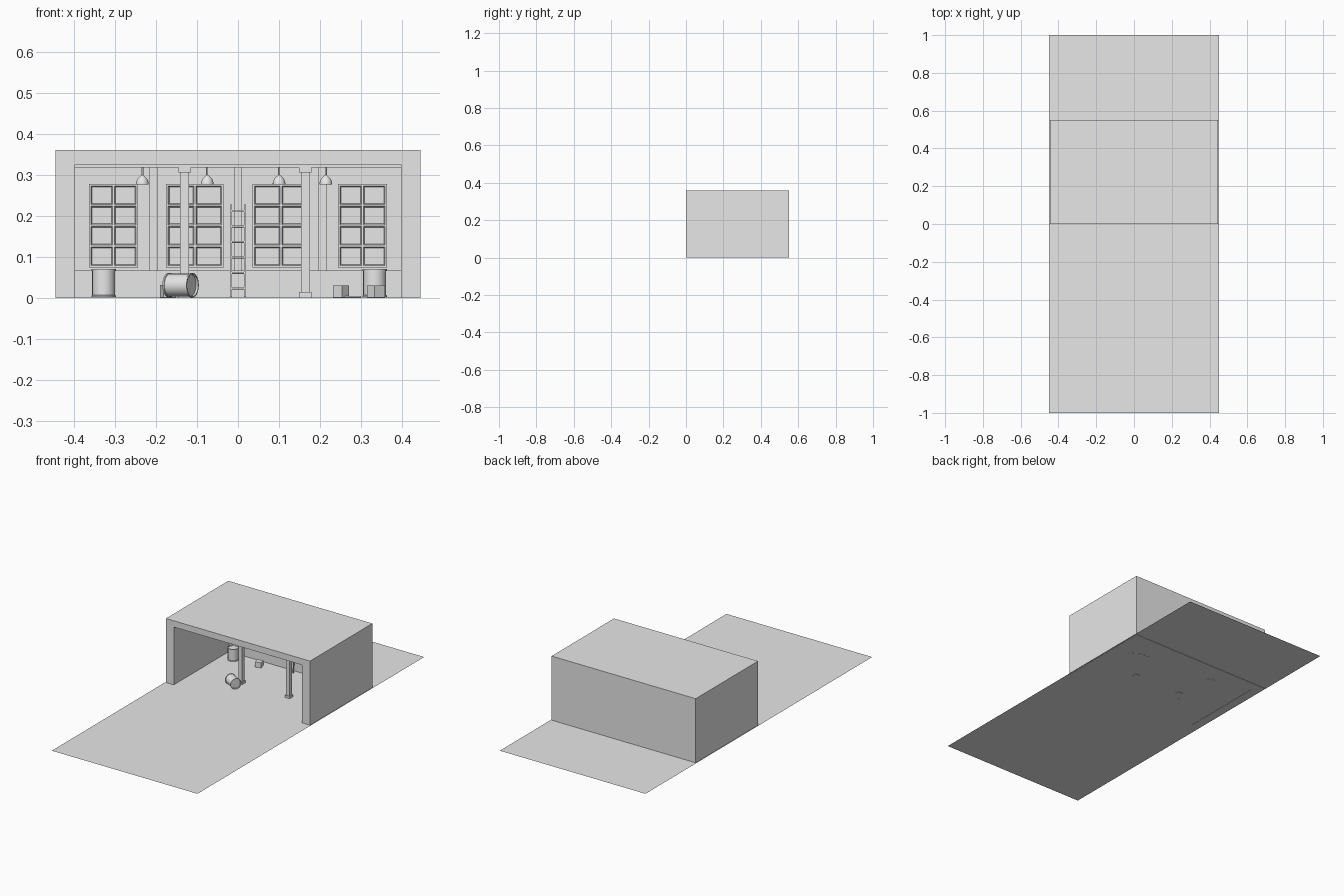
import bpy, bmesh, math
from mathutils import Matrix, Vector

if "Cube" in bpy.data.objects:
    bpy.data.objects.remove(bpy.data.objects["Cube"], do_unlink=True)

GREY = (0.8, 0.8, 0.8, 1)
grey = bpy.data.materials.new("plain_grey")
grey.use_nodes = True
grey.diffuse_color = GREY
grey.node_tree.nodes["Principled BSDF"].inputs["Base Color"].default_value = GREY


def finish(name, bm, smooth=False):
    mesh = bpy.data.meshes.new(name)
    bm.to_mesh(mesh)
    bm.free()
    mesh.materials.append(grey)
    ob = bpy.data.objects.new(name, mesh)
    bpy.context.collection.objects.link(ob)
    if smooth:
        bpy.ops.object.select_all(action='DESELECT')
        ob.select_set(True)
        bpy.context.view_layer.objects.active = ob
        bpy.ops.object.shade_smooth_by_angle(angle=math.radians(35))
    return ob


def add_box(bm, x0, x1, y0, y1, z0, z1):
    m = Matrix.Translation(((x0 + x1) / 2, (y0 + y1) / 2, (z0 + z1) / 2))
    bmesh.ops.create_cube(bm, size=1, matrix=m @ Matrix.Diagonal((x1 - x0, y1 - y0, z1 - z0, 1)))


def box(name, *bounds):
    bm = bmesh.new()
    add_box(bm, *bounds)
    return finish(name, bm)


def lathe(name, profile, loc, sides=24):
    bm = bmesh.new()
    verts = [bm.verts.new((r, 0, z)) for r, z in profile]
    edges = [bm.edges.new(p) for p in zip(verts, verts[1:])]
    bmesh.ops.spin(bm, geom=verts + edges, cent=(0, 0, 0), axis=(0, 0, 1),
                   angle=math.tau, steps=sides, use_merge=True)
    bmesh.ops.remove_doubles(bm, verts=bm.verts, dist=1e-5)
    bmesh.ops.recalc_face_normals(bm, faces=bm.faces)
    ob = finish(name, bm, True)
    ob.location = loc
    return ob


# Ground sheet
bm = bmesh.new()
bmesh.ops.create_grid(bm, x_segments=1, y_segments=1, size=1,
                      matrix=Matrix.Translation((0, 0, 0.002)) @ Matrix.Diagonal((0.45, 1, 1, 1)))
finish("ground", bm)

# Open-fronted shell: the plan of the walls extruded up, with a roof slab
W, IN, BACK, TOP, CEIL = 0.445, 0.397, 0.55, 0.36, 0.325
bm = bmesh.new()
plan = [(-W, 0), (-IN, 0), (-IN, 0.505), (IN, 0.505), (IN, 0), (W, 0), (W, BACK), (-W, BACK)]
base = bm.faces.new([bm.verts.new((x, y, 0)) for x, y in plan])
ext = bmesh.ops.extrude_face_region(bm, geom=[base])
bmesh.ops.translate(bm, vec=(0, 0, CEIL),
                    verts=[v for v in ext["geom"] if isinstance(v, bmesh.types.BMVert)])
bmesh.ops.recalc_face_normals(bm, faces=bm.faces)
finish("walls", bm)
box("roof", -W, W, 0, BACK, CEIL, TOP)

# Back wall trim
box("low_wall", -IN, IN, 0.487, 0.506, 0, 0.067)
box("cornice", -IN, IN, 0.492, 0.506, 0.318, CEIL)
for i, x in enumerate((-0.206, 0, 0.206)):
    box(f"pilaster_{i}", x - 0.01, x + 0.01, 0.495, 0.506, 0.066, 0.319)


# Paned windows: a grid of inset panes with a raised border
def window(name, x, width, z0=0.077, z1=0.275):
    h = z1 - z0
    bm = bmesh.new()
    place = Matrix.Translation((x, 0.497, (z0 + z1) / 2)) @ Matrix.Rotation(math.pi / 2, 4, 'X')
    bmesh.ops.create_grid(bm, x_segments=2, y_segments=4, size=0.5,
                          matrix=place @ Matrix.Diagonal((width, h, 1, 1)))
    bmesh.ops.recalc_face_normals(bm, faces=bm.faces)
    if bm.faces[:][0].normal.y > 0:
        bmesh.ops.reverse_faces(bm, faces=bm.faces)
    faces = bm.faces[:]
    bmesh.ops.inset_individual(bm, faces=faces, thickness=0.003, depth=0)
    bmesh.ops.inset_individual(bm, faces=faces, thickness=0.004, depth=-0.006)
    a, b, t = x - width / 2, x + width / 2, 0.003
    for bounds in ((a - t, a, z0 - t, z1 + t), (b, b + t, z0 - t, z1 + t),
                   (a, b, z0 - t, z0), (a, b, z1, z1 + t)):
        add_box(bm, bounds[0], bounds[1], 0.494, 0.506, bounds[2], bounds[3])
    finish(name, bm)


for i, (x, w) in enumerate(((-0.303, 0.114), (-0.105, 0.134), (0.105, 0.134), (0.303, 0.114))):
    window(f"window_{i}", x, w)

# Columns with bases and capitals, under a ceiling beam
for name, x in (("right_column", -0.13), ("left_column", 0.164)):
    bm = bmesh.new()
    for r, z0, z1 in ((0.015, 0, 0.015), (0.011, 0.014, 0.307), (0.015, 0.306, 0.319)):
        add_box(bm, x - r, x + r, 0.215 - r, 0.215 + r, z0, z1)
    finish(name, bm)
box("ceiling_beam", -IN, IN, 0.2, 0.23, 0.318, CEIL)

# Hanging lamps: stem and open dome shade
LAMP = [(0, 0), (0.006, 0), (0.006, -0.004), (0.0025, -0.005), (0.0025, -0.026), (0.006, -0.029),
        (0.012, -0.035), (0.0155, -0.045), (0.0155, -0.049), (0.013, -0.045), (0.009, -0.037), (0, -0.033)]
for i, x in enumerate((-0.233, -0.075, 0.1, 0.214)):
    lathe(f"lamp_{i}", LAMP, (x, 0.3, CEIL), 16)

# Barrels with rolled rims and sunken lids
BARREL = [(0, 0.003), (0.026, 0.003), (0.027, 0), (0.03, 0), (0.03, 0.004), (0.028, 0.005),
          (0.028, 0.063), (0.03, 0.064), (0.03, 0.068), (0.027, 0.068), (0.026, 0.063), (0, 0.063)]
lathe("left_barrel", BARREL, (0.333, 0.455, 0.002))
lathe("right_barrel", BARREL, (-0.327, 0.425, 0.002))
axis = Vector((0.86, -0.5, 0))
fallen = lathe("fallen_barrel", BARREL, Vector((-0.14, 0.157, 0.031)) - axis * 0.034)
fallen.rotation_euler = axis.to_track_quat('Z', 'Y').to_euler()


# Turned crates and a loose board
def crate(name, x, y, size, h, turn):
    ob = box(name, -size / 2, size / 2, -size / 2, size / 2, 0, h)
    ob.location = (x, y, 0.001)
    ob.rotation_euler.z = math.radians(turn)


crate("crate_a", -0.17, 0.43, 0.032, 0.03, 15)
crate("crate_b", 0.251, 0.4, 0.028, 0.029, 50)
crate("crate_c", 0.336, 0.37, 0.032, 0.029, 35)
box("loose_board", 0.26, 0.3, 0.39, 0.41, 0.001, 0.005)

# Ladder leaning on the back wall
bm = bmesh.new()
for x in (-0.017, 0.017):
    add_box(bm, x - 0.002, x + 0.002, -0.003, 0.003, 0, 0.227)
for i in range(6):
    z = 0.021 + i * 0.038
    add_box(bm, -0.016, 0.016, -0.002, 0.002, z - 0.0018, z + 0.0018)
ladder = finish("ladder", bm)
ladder.location = (0, 0.462, 0.002)
ladder.rotation_euler.x = math.radians(-6)
